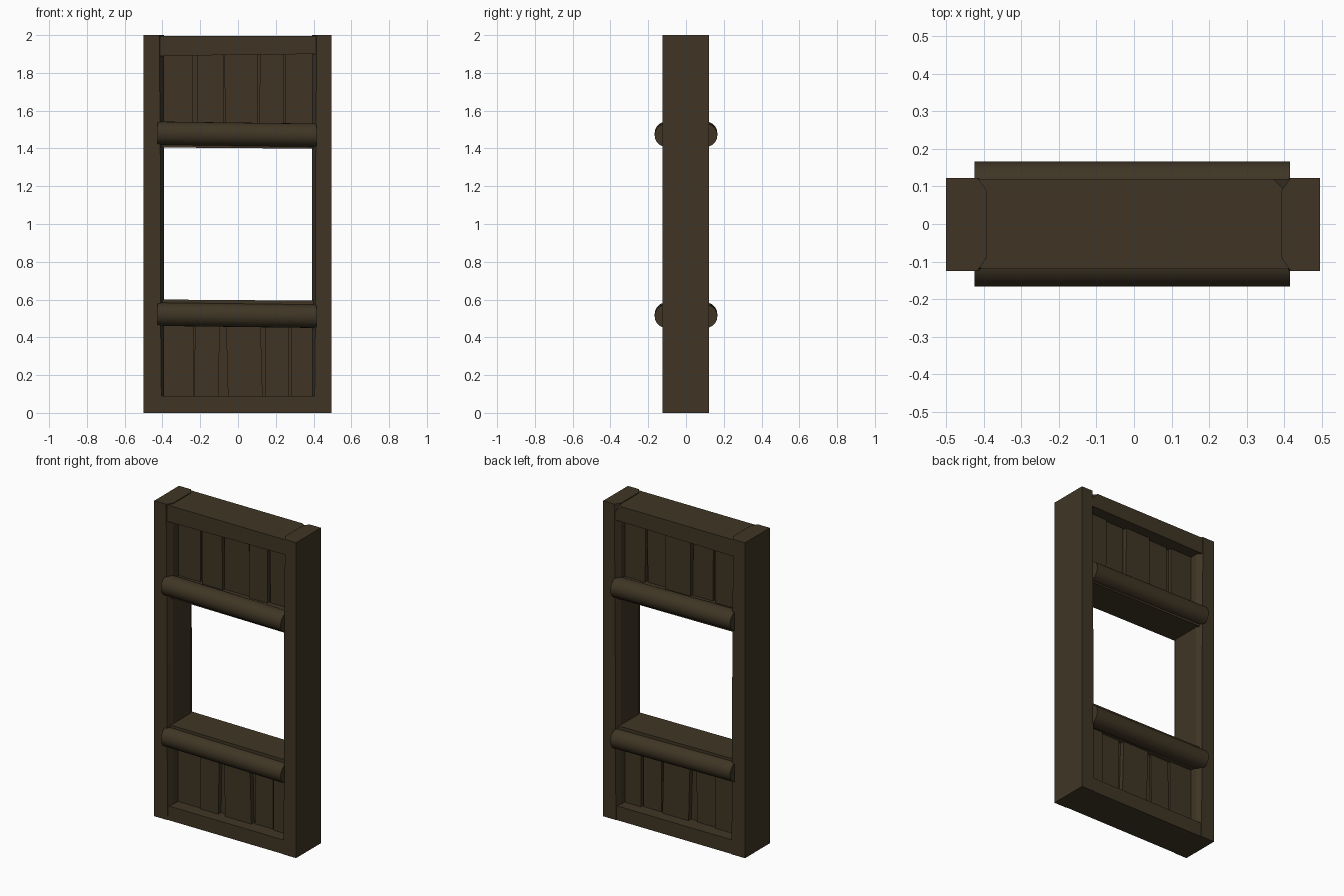
import bpy, bmesh, math
from mathutils import Vector

if "Cube" in bpy.data.objects:
    bpy.data.objects.remove(bpy.data.objects["Cube"])

wood = bpy.data.materials.new("dark_brown_wood")
wood.diffuse_color = (0.05, 0.036, 0.018, 1)
wood.use_nodes = True
wood.node_tree.nodes["Principled BSDF"].inputs["Base Color"].default_value = wood.diffuse_color


def finish(name, bm):
    bmesh.ops.recalc_face_normals(bm, faces=bm.faces)
    me = bpy.data.meshes.new(name)
    bm.to_mesh(me)
    bm.free()
    me.materials.append(wood)
    ob = bpy.data.objects.new(name, me)
    bpy.context.collection.objects.link(ob)
    return ob


def box(name, x, y, z, chips=(), skew=None):
    """Box from ranges; chips = (corner signs, size); skew moves vertices."""
    bm = bmesh.new()
    bmesh.ops.create_cube(bm, size=1)
    for v in bm.verts:
        v.co = Vector([r[0] if c < 0 else r[1] for c, r in zip(v.co, (x, y, z))])
    for corner, size in chips:
        target = Vector([r[0] if s < 0 else r[1] for s, r in zip(corner, (x, y, z))])
        near = min(bm.verts, key=lambda v: (v.co - target).length)
        bmesh.ops.bevel(bm, geom=[near], offset=size, segments=1, affect='VERTICES')
    if skew:
        for v in bm.verts:
            v.co += Vector(skew(v.co))
    return finish(name, bm)


def post(name, side, outer):
    """Upright with a worn, chamfered inner side that wanders a little."""
    bm = bmesh.new()
    rings = []
    levels = [(0, 0.405), (0.5, 0.41), (1.0, 0.41), (1.45, 0.412), (2.0, 0.417)]
    for z, edge in levels:
        pts = [(outer, -0.125), (edge, -0.125), (0.393, -0.09),
               (0.393, 0.09), (edge, 0.123), (outer, 0.123)]
        rings.append([bm.verts.new((side * px, py, z)) for px, py in pts])
    for a, b in zip(rings, rings[1:]):
        for i in range(6):
            j = (i + 1) % 6
            bm.faces.new((a[i], a[j], b[j], b[i]))
    bm.faces.new(rings[0])
    bm.faces.new(rings[-1])
    return finish(name, bm)


def log(name, y, z):
    """Round rail, sagging slightly to the right."""
    bm = bmesh.new()
    bmesh.ops.create_cone(bm, cap_ends=True, segments=24,
                          radius1=0.062, radius2=0.062, depth=0.84)
    for v in bm.verts:
        px = v.co.z - 0.005
        v.co = Vector((px, y + v.co.x, z + v.co.y - 0.013 * px))
    ob = finish(name, bm)
    bpy.context.view_layer.objects.active = ob
    ob.select_set(True)
    bpy.ops.object.shade_smooth_by_angle(angle=math.radians(35))
    ob.select_set(False)


# Posts
post("left_post", -1, 0.5)
post("right_post", 1, 0.495)

# Top and bottom beams, with chipped corners
box("top_beam", (-0.425, 0.415), (-0.12, 0.12), (1.9, 1.995),
    chips=[((1, 1, 1), 0.045), ((-1, -1, 1), 0.02)],
    skew=lambda c: (0, 0, -0.01 if c.x < 0 and c.z < 1.95 else 0))
box("bottom_beam", (-0.41, 0.41), (-0.122, 0.12), (0, 0.09))

# Window sill and lintel between the rails
box("sill", (-0.4, 0.4), (-0.11, 0.11), (0.47, 0.6),
    skew=lambda c: (0, 0, -0.006 if c.x > 0 and c.z > 0.5 else 0))
box("lintel", (-0.4, 0.4), (-0.11, 0.11), (1.405, 1.52),
    skew=lambda c: (0, 0, -0.006 if c.x > 0 and c.z < 1.45 else 0))

# Round rails on both sides
for label, y in (("front", -0.104), ("back", 0.104)):
    log(label + "_lower_rail", y, 0.517)
    log(label + "_upper_rail", y, 1.475)


# Plank panels: edges, front depth, back depth, lean
def panel(label, z0, z1, planks):
    box(label + "_backing", (-0.4, 0.4), (-0.022, 0.022), (z0, z1))
    for i, (x0, x1, front, back, lean) in enumerate(planks):
        zm = (z0 + z1) / 2
        box("%s_plank_%d" % (label, i + 1), (x0, x1), (-front, back), (z0, z1),
            skew=lambda c: (lean * (1 if c.z > zm else -1), 0, 0))


panel("upper", 1.45, 1.95, [
    (-0.4, -0.24, 0.035, 0.045, 0.0),
    (-0.215, -0.075, 0.05, 0.035, -0.002),
    (-0.07, 0.105, 0.036, 0.055, -0.002),
    (0.115, 0.242, 0.05, 0.038, 0.001),
    (0.25, 0.4, 0.035, 0.05, -0.003)])
panel("lower", 0.05, 0.5, [
    (-0.4, -0.235, 0.04, 0.045, 0.0),
    (-0.23, -0.1, 0.05, 0.035, 0.004),
    (-0.058, 0.125, 0.052, 0.05, -0.006),
    (0.145, 0.27, 0.036, 0.04, 0.0),
    (0.28, 0.4, 0.046, 0.052, 0.0)])
